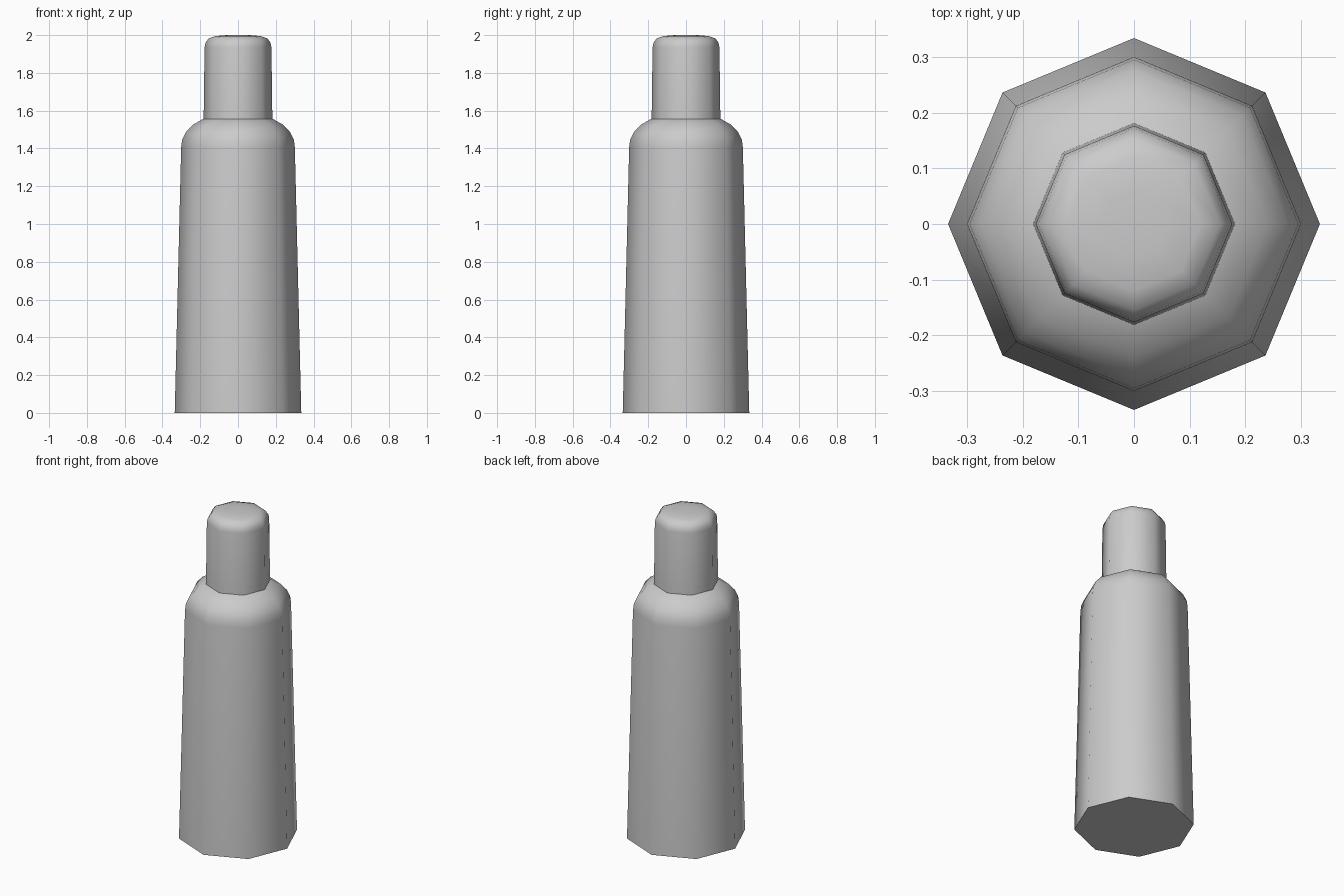
import bpy, bmesh, math

if "Cube" in bpy.data.objects:
    bpy.data.objects.remove(bpy.data.objects["Cube"])

SIDES = 8

def lathe(name, profile):
    """Closed eight-sided solid from (radius, height) rings, bottom to top."""
    bm = bmesh.new()
    rings = [[bm.verts.new((r * math.cos(math.tau * i / SIDES),
                            r * math.sin(math.tau * i / SIDES), z))
              for i in range(SIDES)] for r, z in profile]
    for low, high in zip(rings, rings[1:]):
        for i in range(SIDES):
            j = (i + 1) % SIDES
            bm.faces.new((low[i], low[j], high[j], high[i]))
    bm.faces.new(rings[0][::-1])
    bm.faces.new(rings[-1])
    mesh = bpy.data.meshes.new(name)
    bm.to_mesh(mesh)
    bm.free()
    obj = bpy.data.objects.new(name, mesh)
    bpy.context.collection.objects.link(obj)
    bpy.ops.object.select_all(action='DESELECT')
    obj.select_set(True)
    bpy.context.view_layer.objects.active = obj
    bpy.ops.object.shade_smooth_by_angle(angle=math.radians(50))
    return obj

# Tapered bottle body with rounded shoulder
lathe("bottle_body", [(0.335, 0), (0.301, 1.405), (0.296, 1.445),
                      (0.277, 1.485), (0.24, 1.525), (0.185, 1.556), (0.165, 1.562)])

# Cap with softened top edge
lathe("bottle_cap", [(0.182, 1.552), (0.177, 1.935), (0.172, 1.96),
                     (0.155, 1.983), (0.12, 1.995), (0.06, 2.0)])
